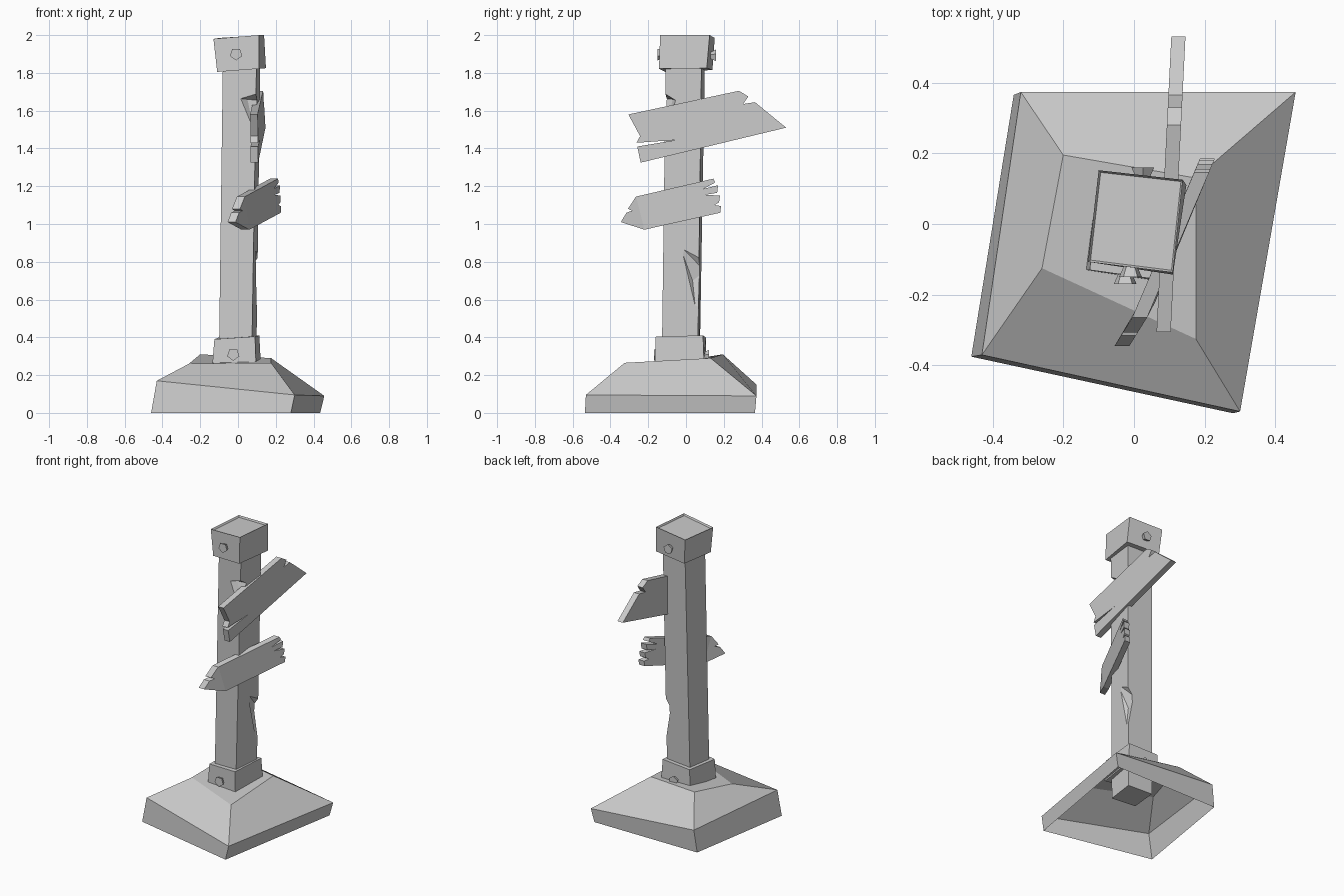
import bpy, bmesh
from math import pi
from mathutils import Matrix, Vector

if "Cube" in bpy.data.objects:
    bpy.data.objects.remove(bpy.data.objects["Cube"])


def finish(bm, name):
    bmesh.ops.recalc_face_normals(bm, faces=bm.faces)
    me = bpy.data.meshes.new(name)
    bm.to_mesh(me)
    bm.free()
    ob = bpy.data.objects.new(name, me)
    bpy.context.collection.objects.link(ob)
    return ob


def loft(bm, rings, bottom=True):
    """Join four-cornered rings from bottom to top; returns the top face."""
    vs = [[bm.verts.new(p) for p in r] for r in rings]
    for a, b in zip(vs, vs[1:]):
        for i in range(4):
            j = (i + 1) % 4
            bm.faces.new((a[i], a[j], b[j], b[i]))
    if bottom:
        bm.faces.new(vs[0][::-1])
    return bm.faces.new(vs[-1])


def plank(name, outline, x_at, thick, bend=None):
    """Board outlined in (y, z), placed in x by a function of y."""
    bm = bmesh.new()
    f = bm.faces.new([bm.verts.new((0, y, z)) for y, z in outline])
    ext = bmesh.ops.extrude_face_region(bm, geom=[f])
    for v in ext["geom"]:
        if isinstance(v, bmesh.types.BMVert):
            v.co.x = thick
    if bend:
        geom = bm.verts[:] + bm.edges[:] + bm.faces[:]
        bmesh.ops.bisect_plane(bm, geom=geom, plane_co=bend[0], plane_no=bend[1])
    for v in bm.verts:
        v.co.x += x_at(v.co.y)
    return finish(bm, name)


def chip(target, points):
    """Cut a splinter, given by the hull of a few points, out of the target."""
    bm = bmesh.new()
    for p in points:
        bm.verts.new(p)
    bmesh.ops.convex_hull(bm, input=bm.verts)
    cutter = finish(bm, "chip_cutter")
    cutter.hide_render = True
    mod = target.modifiers.new("chip", 'BOOLEAN')
    mod.operation = 'DIFFERENCE'
    mod.solver = 'EXACT'
    mod.object = cutter
    bpy.context.view_layer.objects.active = target
    bpy.ops.object.modifier_apply(modifier=mod.name)
    bpy.data.objects.remove(cutter)


def bolt(name, x, y, z, side):
    bm = bmesh.new()
    bmesh.ops.create_cone(bm, cap_ends=True, segments=5, radius1=0.034,
                          radius2=0.02, depth=0.03)
    m = Matrix.Translation((x, y, z)) @ Matrix.Rotation(-side * pi / 2, 4, 'X')
    bmesh.ops.transform(bm, matrix=m, verts=bm.verts)
    finish(bm, name)


# sloped stone base, open underneath
bm = bmesh.new()
loft(bm, [
    [(-0.46, -0.375, 0), (0.28, -0.535, 0), (0.435, 0.365, 0), (-0.34, 0.365, 0)],
    [(-0.43, -0.37, 0.17), (0.30, -0.53, 0.095), (0.457, 0.373, 0.09), (-0.32, 0.373, 0.15)],
    [(-0.26, -0.125, 0.26), (0.175, -0.325, 0.265), (0.175, 0.13, 0.29), (-0.20, 0.195, 0.31)],
], bottom=False)
finish(bm, "base")

# leaning post with two splintered chips
bm = bmesh.new()
loft(bm, [
    [(-0.103, -0.11, 0.13), (0.07, -0.13, 0.13), (0.095, 0.06, 0.13), (-0.085, 0.07, 0.13)],
    [(-0.08, -0.09, 1.86), (0.098, -0.107, 1.86), (0.118, 0.082, 1.86), (-0.062, 0.10, 1.86)],
])
post = finish(bm, "post")
chip(post, [(-0.04, -0.15, 1.67), (0.05, -0.07, 1.66), (0.15, -0.04, 1.65),
            (0.16, -0.17, 1.73), (0.10, -0.13, 1.42)])
chip(post, [(0.10, -0.035, 0.89), (0.14, 0.10, 0.85), (0.12, 0.06, 0.45),
            (0.075, 0.035, 0.70), (0.07, 0.10, 0.75)])

# collar at the foot
bm = bmesh.new()
loft(bm, [
    [(-0.135, -0.13, 0.265), (0.095, -0.165, 0.26), (0.12, 0.095, 0.275), (-0.105, 0.105, 0.28)],
    [(-0.125, -0.13, 0.39), (0.09, -0.16, 0.405), (0.113, 0.09, 0.41), (-0.10, 0.105, 0.40)],
])
finish(bm, "foot_collar")

# cap with a shallow dished top
bm = bmesh.new()
top = loft(bm, [
    [(-0.11, -0.11, 1.805), (0.11, -0.143, 1.822), (0.148, 0.11, 1.825), (-0.085, 0.14, 1.815)],
    [(-0.13, -0.107, 1.98), (0.11, -0.137, 2.0), (0.138, 0.125, 2.0), (-0.10, 0.152, 1.985)],
])
bmesh.ops.inset_region(bm, faces=[top], thickness=0.04)
ext = bmesh.ops.inset_region(bm, faces=[top], thickness=0.008, depth=-0.012)
finish(bm, "cap")

# bolts, front and back
bolt("cap_bolt_front", -0.01, -0.135, 1.90, 1)
bolt("cap_bolt_back", 0.025, 0.145, 1.89, -1)
bolt("foot_bolt_front", -0.025, -0.155, 0.31, 1)
bolt("foot_bolt_back", 0.01, 0.108, 0.30, -1)

# upper sign board pointing back
plank("upper_sign", [
    (-0.305, 1.58), (0.28, 1.705), (0.33, 1.675), (0.302, 1.635), (0.365, 1.645),
    (0.53, 1.51), (-0.24, 1.325), (-0.258, 1.41), (-0.05, 1.445), (-0.262, 1.43),
    (-0.243, 1.465)],
    lambda y: 0.064 + (y + 0.3) * 0.05, 0.04)

# lower sign board, bent, pointing to the front
plank("lower_sign", [
    (-0.345, 1.01), (-0.315, 1.06), (-0.285, 1.07), (-0.307, 1.08), (-0.265, 1.145),
    (0.145, 1.24), (0.155, 1.22), (0.09, 1.185), (0.17, 1.205), (0.165, 1.165),
    (0.105, 1.155), (0.18, 1.15), (0.175, 1.115), (0.15, 1.10), (0.185, 1.095),
    (0.182, 1.06), (-0.22, 0.97)],
    lambda y: 0.01 + (y + 0.24) * (0.62 if y < -0.24 else 0.415), 0.042,
    bend=(Vector((0, -0.24, 1.05)), Vector((0, 1, 0.25))))
